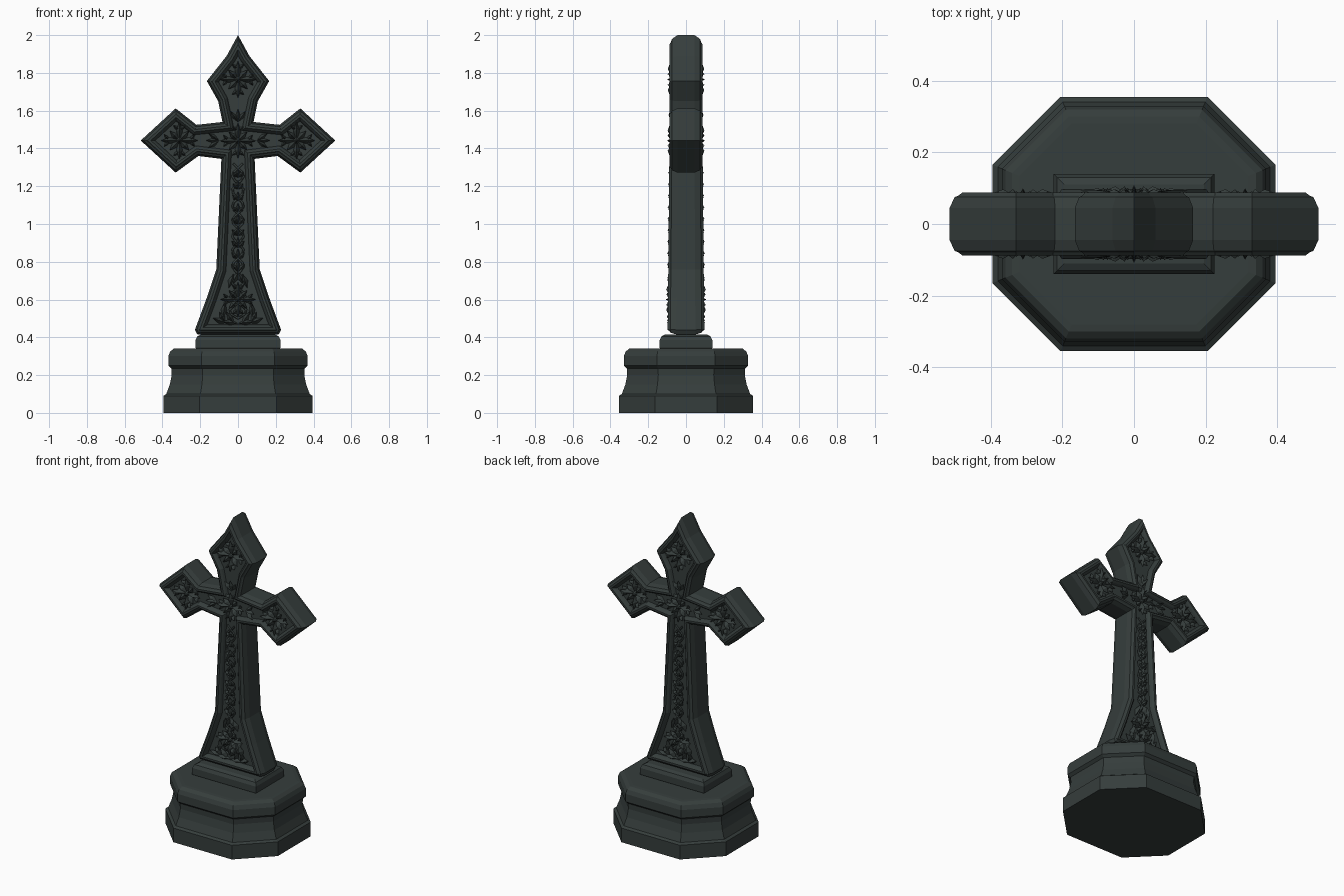
import bpy, bmesh, math
from mathutils import Vector

cube = bpy.data.objects.get("Cube")
if cube:
    bpy.data.objects.remove(cube)

stone = bpy.data.materials.new("dark_green_grey_stone")
COLOUR = (0.036, 0.047, 0.045, 1)
stone.diffuse_color = COLOUR
stone.use_nodes = True
stone.node_tree.nodes["Principled BSDF"].inputs["Base Color"].default_value = COLOUR


def finish(bm, name):
    bmesh.ops.recalc_face_normals(bm, faces=bm.faces)
    mesh = bpy.data.meshes.new(name)
    bm.to_mesh(mesh)
    bm.free()
    mesh.materials.append(stone)
    obj = bpy.data.objects.new(name, mesh)
    bpy.context.collection.objects.link(obj)
    return obj


def loft(name, rings):
    """Skin equal-length rings of points and cap both ends."""
    bm = bmesh.new()
    loops = [[bm.verts.new(p) for p in ring] for ring in rings]
    n = len(loops[0])
    for a, b in zip(loops, loops[1:]):
        for i in range(n):
            j = (i + 1) % n
            bm.faces.new((a[i], a[j], b[j], b[i]))
    bm.faces.new(loops[0])
    bm.faces.new(loops[-1])
    return finish(bm, name)


def inset(points, amount):
    """Move a counter-clockwise outline inwards with mitred corners."""
    result = []
    for i, p in enumerate(points):
        d1 = (p - points[i - 1]).normalized()
        d2 = (points[(i + 1) % len(points)] - p).normalized()
        n1, n2 = Vector((-d1.y, d1.x)), Vector((-d2.y, d2.x))
        result.append(p + (n1 + n2) * amount / (1 + n1.dot(n2)))
    return result


# Octagonal moulded base
octagon = [Vector(p) for p in ((0.205, -0.355), (0.395, -0.165), (0.395, 0.165), (0.205, 0.355),
                               (-0.205, 0.355), (-0.395, 0.165), (-0.395, -0.165), (-0.205, -0.355))]
moulding = [(0, 0), (0, 0.09), (0.015, 0.1), (0.034, 0.15), (0.044, 0.2), (0.042, 0.235),
            (0.026, 0.25), (0.026, 0.3), (0.036, 0.325), (0.055, 0.34), (0.075, 0.342)]
loft("octagonal_base", [[(p.x, p.y, z) for p in inset(octagon, d)] for d, z in moulding])

# Rectangular plinth
rect = [Vector((x, y)) for x, y in ((0.225, -0.14), (0.225, 0.14), (-0.225, 0.14), (-0.225, -0.14))]
loft("plinth", [[(p.x, p.y, z) for p in inset(rect, d)]
                for d, z in ((0.006, 0.335), (0, 0.345), (0, 0.385), (0.01, 0.405), (0.03, 0.415))])

# Cross: half outline mirrored, lofted through the thickness with a raised rim and sunk panel
half = [Vector(p) for p in ((0.215, 0.415), (0.228, 0.44), (0.165, 0.61), (0.115, 0.76), (0.088, 1.345),
                            (0.21, 1.36), (0.33, 1.272), (0.515, 1.442), (0.33, 1.612),
                            (0.22, 1.525), (0.082, 1.54), (0.105, 1.65), (0.165, 1.757),
                            (0.06, 1.89))]
outline = half + [Vector((0, 2))] + [Vector((-p.x, p.y)) for p in reversed(half)]


def flare(z):
    return 1 + 0.12 * max(0, 1.3 - z)


section = [(0.052, 0.062), (0.046, 0.076), (0.036, 0.088), (0.024, 0.088),
           (0.018, 0.08), (0.01, 0.075), (0, 0.045)]
layers = [(d, -y) for d, y in section] + [(d, y) for d, y in reversed(section)]
loft("cross_body", [[(p.x, y * flare(p.y), p.y) for p in inset(outline, d)] for d, y in layers])


# Carved leaves: ridged lozenges collected in one mesh, on front and back
def leaf(bm, x, z, angle, length, width, height=0.092):
    c, s = math.cos(angle), math.sin(angle)
    for side in (-1, 1):
        def at(u, v, y):
            return bm.verts.new((x + u * c - v * s, side * y * flare(z), z + u * s + v * c))
        base, tip = at(0, 0, 0.066), at(length, 0, 0.08)
        left, right = at(length * 0.5, width, 0.064), at(length * 0.5, -width, 0.064)
        ridge = at(length * 0.55, 0, height)
        rim = [base, right, tip, left]
        for i in range(4):
            bm.faces.new((rim[i], rim[(i + 1) % 4], ridge))
        bm.faces.new(rim[::-1])


def boss(bm, x, z, radius):
    for side in (-1, 1):
        ring = [bm.verts.new((x + radius * math.cos(a), side * 0.064 * flare(z), z + radius * math.sin(a)))
                for a in [i * math.pi / 4 for i in range(8)]]
        peak = bm.verts.new((x, side * 0.1 * flare(z), z))
        for i in range(8):
            bm.faces.new((ring[i], ring[(i + 1) % 8], peak))
        bm.faces.new(ring)


def rosette(name, x, z, size):
    bm = bmesh.new()
    boss(bm, x, z, size * 0.2)
    for k in range(8):
        reach = size if k % 2 == 0 else size * 0.72
        leaf(bm, x, z, k * math.pi / 4, reach, size * 0.17, 0.097)
    for k in range(4):
        a = k * math.pi / 2
        for turn in (-1, 1):
            leaf(bm, x + size * 0.55 * math.cos(a), z + size * 0.55 * math.sin(a),
                 a + turn * 0.9, size * 0.42, size * 0.1)
    return finish(bm, name)


rosette("left_arm_rosette", 0.31, 1.442, 0.1)
rosette("right_arm_rosette", -0.31, 1.442, 0.1)
rosette("top_rosette", 0, 1.765, 0.1)
rosette("centre_rosette", 0, 1.44, 0.095)
rosette("foot_rosette", 0, 0.6, 0.095)

# Foliage climbing the shaft
bm = bmesh.new()
for k in range(9):
    z = 0.75 + k * 0.062
    size = 0.062 - k * 0.002
    leaf(bm, 0, z, math.pi / 2, size, 0.011, 0.094)
    for turn in (-1, 1):
        leaf(bm, 0, z, math.pi / 2 + turn * 0.75, size * 0.85, 0.013)
finish(bm, "shaft_foliage")

# Foliage spreading over the flared foot
bm = bmesh.new()
for side in (-1, 1):
    for x, z, a, length in ((0, 0.475, 0.1, 0.085), (0.06, 0.475, 0.35, 0.08), (0.08, 0.5, 1.7, 0.09),
                            (0.07, 0.48, 1.1, 0.06), (0.02, 0.47, 1.0, 0.08), (0.05, 0.66, 1.9, 0.08),
                            (0.03, 0.68, 2.0, 0.07)):
        leaf(bm, side * x, z, a if side > 0 else math.pi - a, length, 0.016)
finish(bm, "foot_foliage")

# Small sprays on the neck and inner arms
bm = bmesh.new()
for x, z, a in ((0, 1.54, math.pi / 2), (0.1, 1.442, 0), (-0.1, 1.442, math.pi)):
    for turn in (-0.6, 0, 0.6):
        leaf(bm, x, z, a + turn, 0.07, 0.012)
finish(bm, "crossing_sprays")

# Curling vine stems along both edges of the shaft panel
for side, label in ((-1, "front"), (1, "back")):
    curve = bpy.data.curves.new(label + "_vine", "CURVE")
    curve.dimensions = "3D"
    curve.bevel_depth = 0.006
    curve.bevel_resolution = 0
    for mirror in (-1, 1):
        spline = curve.splines.new("POLY")
        steps = 36
        spline.points.add(steps)
        for i, point in enumerate(spline.points):
            z = 0.5 + 0.82 * i / steps
            spread = 0.03 + 0.07 * max(0, 0.76 - z)
            point.co = (mirror * spread * math.sin(i * 0.9), side * 0.07 * flare(z), z, 1)
    curve.materials.append(stone)
    vine = bpy.data.objects.new(label + "_vine", curve)
    bpy.context.collection.objects.link(vine)
